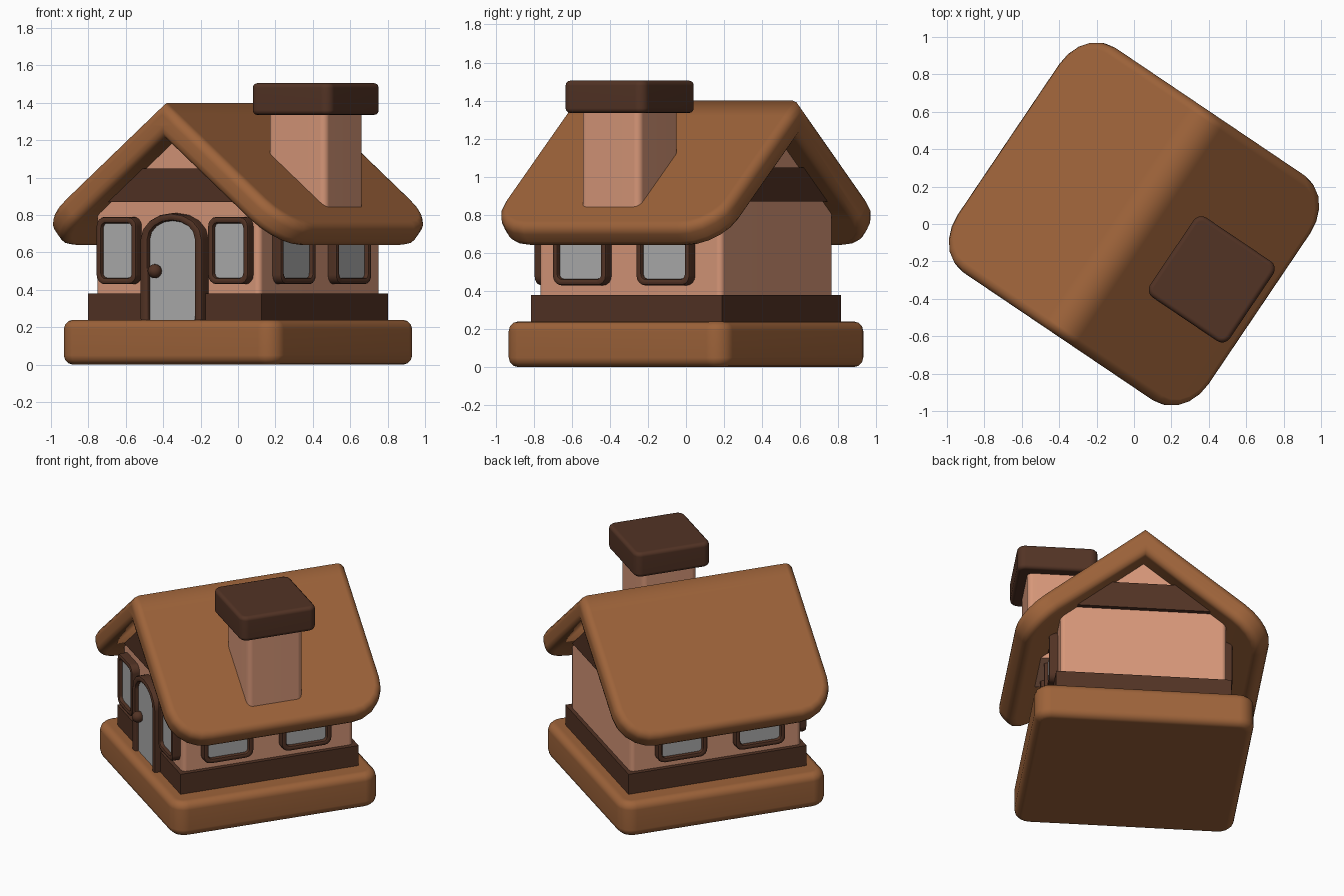
import bpy, bmesh
from math import radians, sin, cos, pi
from mathutils import Matrix, Vector

if "Cube" in bpy.data.objects:
    bpy.data.objects.remove(bpy.data.objects["Cube"])

# Whole cottage is turned about the vertical axis
TURN = Matrix.Rotation(radians(-34), 4, 'Z')


def material(name, rgb):
    m = bpy.data.materials.new(name)
    m.use_nodes = True
    m.diffuse_color = (*rgb, 1)
    node = next(n for n in m.node_tree.nodes if n.type == 'BSDF_PRINCIPLED')
    node.inputs["Base Color"].default_value = (*rgb, 1)
    return m


WOOD = material("warm brown", (0.34, 0.125, 0.042))
DARK = material("dark brown", (0.085, 0.033, 0.018))
WALL = material("peach wall", (0.68, 0.31, 0.19))
GLASS = material("pale grey", (0.42, 0.42, 0.42))


def facing(normal, along=0):
    """Local frame: x runs along the wall, y is up, z points outward."""
    n, up = Vector(normal), Vector((0, 0, 1))
    u = up.cross(n)
    return Matrix.Translation(u * along) @ Matrix((u, up, n)).transposed().to_4x4()


FRONT = facing((0, -1, 0))
FLAT = Matrix.Identity(4)


def prism(points, d0, d1):
    bm = bmesh.new()
    lo = [bm.verts.new((u, v, d0)) for u, v in points]
    hi = [bm.verts.new((u, v, d1)) for u, v in points]
    bm.faces.new(lo[::-1])
    bm.faces.new(hi)
    for i in range(len(lo)):
        j = (i + 1) % len(lo)
        bm.faces.new((lo[i], lo[j], hi[j], hi[i]))
    return bm


def ring(outer, inner, d0, d1):
    """Open-backed frame between two matching outlines."""
    bm = bmesh.new()
    rows = [[bm.verts.new((u, v, d)) for u, v in pts]
            for pts, d in ((outer, d0), (outer, d1), (inner, d1), (inner, d0))]
    for a, b in zip(rows, rows[1:]):
        for i in range(len(a)):
            j = (i + 1) % len(a)
            bm.faces.new((a[i], a[j], b[j], b[i]))
    return bm


def bevel(bm, width, test, segments=3):
    bm.normal_update()
    edges = [e for e in bm.edges if test(e)]
    bmesh.ops.bevel(bm, geom=edges, offset=width, segments=segments,
                    profile=0.5, affect='EDGES', clamp_overlap=True)


def sharp(e):
    return len(e.link_faces) == 2 and e.calc_face_angle(0) > radians(50)


def along_depth(e):
    d = e.verts[0].co - e.verts[1].co
    return abs(d.z) > 0.01 and abs(d.x) + abs(d.y) < 1e-4


def finish(bm, name, mat, frame=FLAT, angle=40):
    bmesh.ops.recalc_face_normals(bm, faces=bm.faces[:])
    me = bpy.data.meshes.new(name)
    bm.to_mesh(me)
    bm.free()
    me.transform(TURN @ frame)
    me.materials.append(mat)
    ob = bpy.data.objects.new(name, me)
    bpy.context.collection.objects.link(ob)
    bpy.ops.object.select_all(action='DESELECT')
    ob.select_set(True)
    bpy.context.view_layer.objects.active = ob
    bpy.ops.object.shade_smooth_by_angle(angle=radians(angle))
    mod = ob.modifiers.new("clean_shading", 'WEIGHTED_NORMAL')
    mod.keep_sharp = True
    return ob


def rect(hw, hh, cx=0, cy=0):
    return [(cx - hw, cy - hh), (cx + hw, cy - hh), (cx + hw, cy + hh), (cx - hw, cy + hh)]


def round_rect(hw, hh, r, cy, steps=4):
    pts = []
    for k, (sx, sy) in enumerate(((1, 1), (-1, 1), (-1, -1), (1, -1))):
        for i in range(steps + 1):
            a = (k + i / steps) * pi / 2
            pts.append((sx * (hw - r) + r * cos(a), cy + sy * (hh - r) + r * sin(a)))
    return pts


def arch(hw, bottom, shoulder, rise, steps=8):
    pts = [(-hw, bottom), (hw, bottom)]
    return pts + [(hw * cos(pi * i / steps), shoulder + rise * sin(pi * i / steps))
                  for i in range(steps + 1)]


def block(name, mat, hx, hy, z0, z1, corner=0, edge=0, cx=0, cy=0):
    bm = prism(rect(hx, hy, cx, cy), z0, z1)
    if corner:
        bevel(bm, corner, along_depth, 4)
    if edge:
        bevel(bm, edge, sharp)
    return finish(bm, name, mat)


# Ground slab and plinth
block("ground_slab", WOOD, 0.70, 0.70, 0, 0.24, corner=0.1, edge=0.05)
block("plinth", DARK, 0.56, 0.605, 0.22, 0.38)

# Gabled walls
bm = prism([(-0.53, 0.3), (0.53, 0.3), (0.53, 0.83), (0, 1.26), (-0.53, 0.83)], -0.58, 0.58)
bevel(bm, 0.03, lambda e: abs(e.verts[0].co.x - e.verts[1].co.x) < 1e-4
      and abs(e.verts[0].co.y - e.verts[1].co.y) > 0.1)
finish(bm, "walls", WALL, FRONT)

# Beam showing across both gables
finish(prism([(-0.475, 0.87), (0.475, 0.87), (0.25, 1.05), (-0.25, 1.05)], -0.61, 0.61),
       "gable_beam", DARK, FRONT)

# Roof: thick chevron with rounded corners and softened rim
PEAK, SLOPE, EAVE, THICK = 1.40, 0.8, 0.83, 0.19
run = THICK * SLOPE / (1 + SLOPE ** 2)
half = [(0.1, PEAK - 0.1 * SLOPE), (EAVE, PEAK - EAVE * SLOPE),
        (EAVE - run, PEAK - THICK - (EAVE - run) * SLOPE)]
profile = ([(0, PEAK)] + half + [(0, PEAK - THICK)]
           + [(-u, v) for u, v in reversed(half)])
bm = prism(profile, -0.725, 0.725)
bevel(bm, 0.24, lambda e: all(abs(v.co.x) > 0.6 for v in e.verts)
      and abs(e.verts[0].co.z - e.verts[1].co.z) < 1e-4
      and abs(e.verts[0].co.x - e.verts[1].co.x) > 0.01
      and abs(e.verts[0].co.x - e.verts[1].co.x) < 0.2, 5)
bevel(bm, 0.05, lambda e: sharp(e) and not all(abs(v.co.x) < 0.01 for v in e.verts))
finish(bm, "roof", WOOD, FRONT, 80)

# Chimney
block("chimney_stack", WALL, 0.187, 0.187, 0.72, 1.40, corner=0.035, cx=0.51, cy=-0.013)
block("chimney_cap", DARK, 0.257, 0.257, 1.335, 1.505, corner=0.05, edge=0.025,
      cx=0.51, cy=-0.013)


# Windows
def window(name, frame, hw, wall):
    bm = ring(round_rect(hw, 0.18, 0.05, 0.61), round_rect(hw - 0.034, 0.146, 0.025, 0.61),
              wall - 0.02, wall + 0.055)
    bevel(bm, 0.013, sharp, 2)
    finish(bm, name + "_frame", DARK, frame)
    bm = prism(round_rect(hw - 0.03, 0.15, 0.03, 0.61), wall - 0.02, wall + 0.03)
    finish(bm, name + "_glass", GLASS, frame)


for side, s in (("left", 1), ("right", -1)):
    window("front_window_" + side, facing((0, -1, 0), s * 0.36), 0.13, 0.58)
    for place, y in (("front", -0.285), ("back", 0.245)):
        window(f"{side}_window_{place}", facing((s, 0, 0), s * y), 0.17, 0.53)

# Door
bm = ring(arch(0.2, 0.23, 0.67, 0.14), arch(0.15, 0.23, 0.67, 0.10), 0.56, 0.645)
bevel(bm, 0.015, sharp, 2)
finish(bm, "door_frame", DARK, FRONT)
finish(prism(arch(0.155, 0.235, 0.67, 0.105), 0.56, 0.62), "door_panel", GLASS, FRONT)

bm = bmesh.new()
bmesh.ops.create_uvsphere(bm, u_segments=16, v_segments=10, radius=0.038)
bmesh.ops.translate(bm, verts=bm.verts, vec=(-0.105, 0.5, 0.64))
finish(bm, "door_knob", DARK, FRONT)
